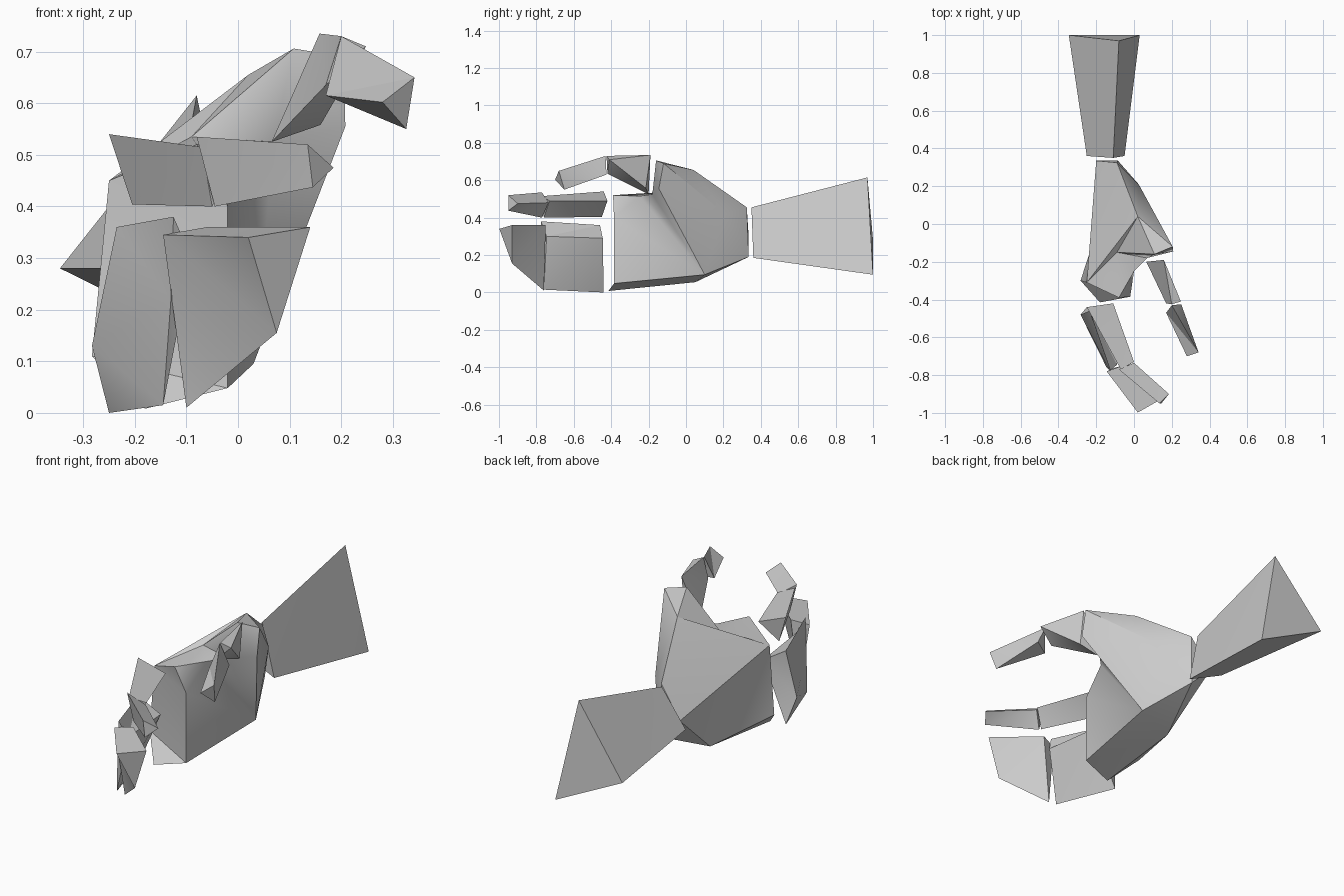
import bpy, bmesh, math

cube = bpy.data.objects.get("Cube")
if cube:
    bpy.data.objects.remove(cube, do_unlink=True)

grey = bpy.data.materials.new("plain grey")
grey.use_nodes = True
grey.diffuse_color = (0.6, 0.6, 0.6, 1)
grey.node_tree.nodes["Principled BSDF"].inputs["Base Color"].default_value = (0.6, 0.6, 0.6, 1)


def add_part(name, points, faces, smooth=40):
    """Make a closed mesh part, smooth except over sharp edges."""
    bm = bmesh.new()
    vs = [bm.verts.new(p) for p in points]
    for f in faces:
        bm.faces.new([vs[i] for i in f])
    bmesh.ops.triangulate(bm, faces=[f for f in bm.faces if len(f.verts) > 3])
    bmesh.ops.recalc_face_normals(bm, faces=bm.faces)
    mesh = bpy.data.meshes.new(name)
    bm.to_mesh(mesh)
    bm.free()
    mesh.materials.append(grey)
    ob = bpy.data.objects.new(name, mesh)
    bpy.context.collection.objects.link(ob)
    bpy.ops.object.select_all(action='DESELECT')
    ob.select_set(True)
    bpy.context.view_layer.objects.active = ob
    bpy.ops.object.shade_smooth_by_angle(angle=math.radians(smooth))
    return ob


def add_prism(name, near, far):
    """Join two matching end rings into a tapered prism."""
    n = len(near)
    sides = [(i, (i + 1) % n, n + (i + 1) % n, n + i) for i in range(n)]
    caps = [tuple(range(n)), tuple(range(n, 2 * n))]
    add_part(name, near + far, sides + caps, 30)


# Forearm: three-sided, widening away from the wrist
add_prism("forearm",
          [(-.25, .36, .28), (-.11, .35, .455), (-.05, .36, .185)],
          [(-.345, 1.0, .28), (-.08, .97, .615), (.03, 1.0, .095)])

# Palm with the thumb mound, as named corners
corners = {
    "wrist_top": (-.09, .325, .455), "wrist_low": (-.085, .335, .19),
    "wrist_back": (-.2, .335, .30),
    "ridge": (.02, .04, .655), "knuckle_top": (-.25, -.31, .45),
    "knuckle_low": (-.283, -.30, .11),
    "base_front": (-.18, -.415, .008), "base_back": (-.17, .05, .055),
    "inner_front": (-.02, -.385, .048), "inner_back": (.03, .10, .095),
    "end_top": (-.08, -.39, .52), "end_in": (-.02, -.385, .40),
    "valley": (-.09, -.15, .535), "web": (0, -.25, .515),
    "mound_top": (.108, -.16, .706), "mound_out": (.205, -.12, .69),
    "mound_low": (.208, -.145, .555), "mound_in": (.07, -.18, .525),
    "heel": (.025, .21, .42),
}
palm_faces = [
    # Back of the hand, underside and wrist
    "wrist_top ridge knuckle_top wrist_back",
    "wrist_back knuckle_top knuckle_low base_back",
    "knuckle_low base_front base_back",
    "base_front inner_front inner_back base_back",
    "base_back inner_back wrist_low wrist_back",
    "wrist_top wrist_back wrist_low",
    # Finger end
    "knuckle_top end_top end_in inner_front",
    "knuckle_top inner_front base_front knuckle_low",
    # Upper edge and web
    "ridge valley knuckle_top", "knuckle_top valley end_top",
    "valley web end_top", "end_top web end_in",
    "ridge mound_top valley", "mound_top mound_in valley", "valley mound_in web",
    # Thumb mound
    "mound_top mound_out mound_low mound_in", "ridge mound_out mound_top",
    # Inner side
    "end_in web inner_back inner_front", "web mound_in inner_back",
    "mound_in mound_low inner_back", "mound_low heel inner_back",
    "mound_out heel mound_low", "ridge heel mound_out", "ridge wrist_top heel",
    "wrist_top wrist_low heel", "heel wrist_low inner_back",
]
names = list(corners)
add_part("palm", list(corners.values()),
         [[names.index(n) for n in f.split()] for f in palm_faces], 42)

# Thumb
add_prism("thumb_base",
          [(.158, -.19, .735), (.065, -.20, .525), (.16, -.215, .558)],
          [(.20, -.425, .73), (.17, -.42, .635), (.248, -.41, .71)])
add_prism("thumb_tip",
          [(.20, -.43, .73), (.17, -.47, .615), (.25, -.425, .63)],
          [(.342, -.68, .65), (.28, -.70, .602), (.326, -.65, .55)])

# Index finger
add_prism("index_base",
          [(-.25, -.44, .54), (-.205, -.45, .404), (-.11, -.42, .49)],
          [(-.07, -.77, .515), (-.05, -.76, .40), (0, -.73, .49)])
add_prism("index_tip",
          [(-.08, -.77, .535), (-.045, -.77, .40), (0, -.735, .48)],
          [(.135, -.95, .52), (.145, -.95, .437), (.185, -.90, .475)])

# Remaining fingers as one joined block
add_prism("fingers_base",
          [(-.235, -.46, .36), (-.283, -.48, .13), (-.25, -.44, .0), (-.12, -.445, .29)],
          [(-.125, -.775, .38), (-.13, -.775, .22), (-.145, -.76, .015), (-.09, -.745, .30)])
add_prism("fingers_tip",
          [(-.145, -.78, .345), (-.10, -.76, .01), (-.06, -.75, .36)],
          [(.02, -.998, .34), (.075, -.93, .155), (.14, -.93, .36)])
